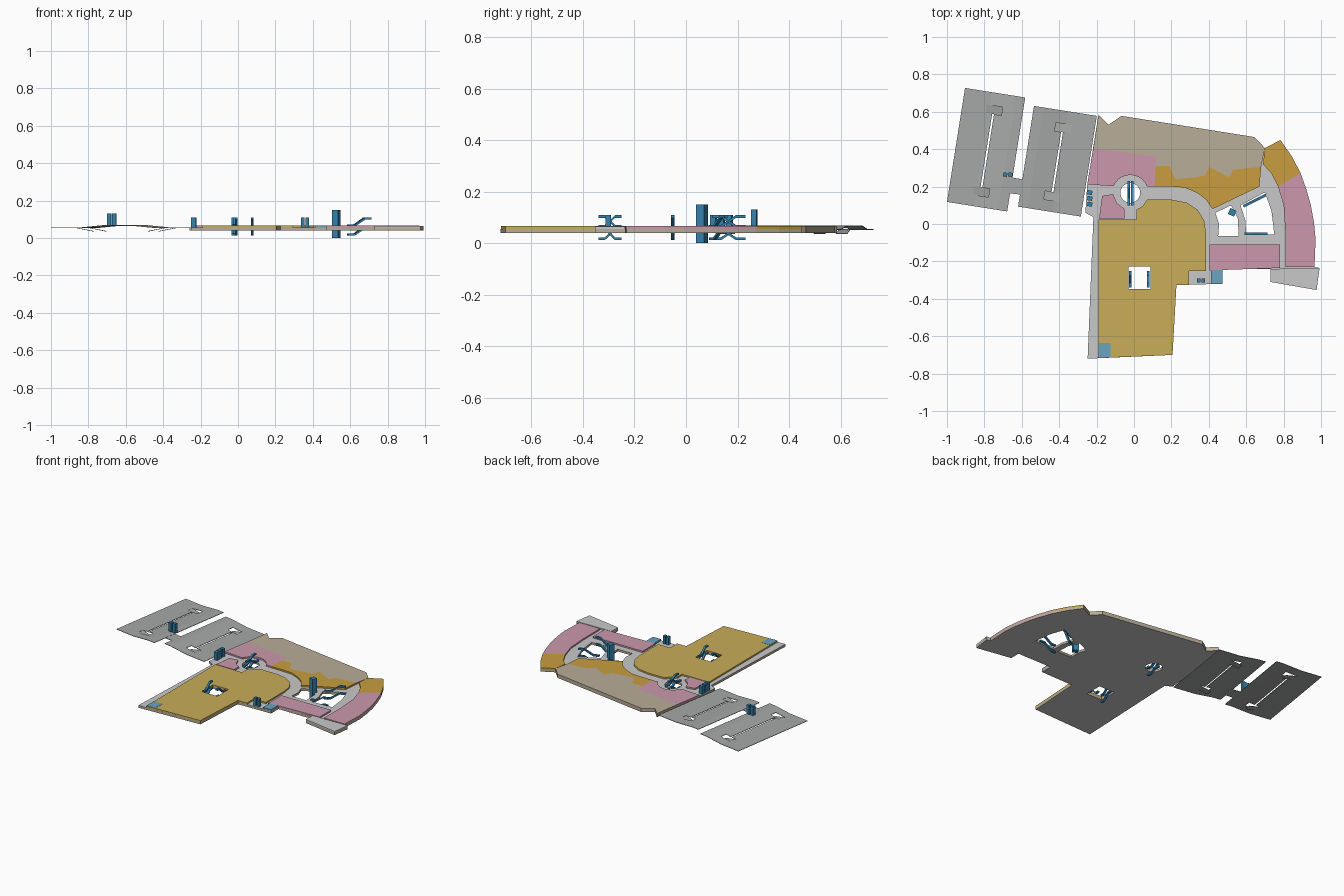
import bpy
import bmesh
from math import cos, sin, radians
from mathutils import Vector, Matrix

cube = bpy.data.objects.get("Cube")
if cube:
    bpy.data.objects.remove(cube, do_unlink=True)


def material(name, red, green, blue):
    def linear(value):
        value /= 255
        return value / 12.92 if value <= 0.04 else ((value + 0.055) / 1.055) ** 2.4
    colour = (linear(red), linear(green), linear(blue), 1)
    mat = bpy.data.materials.new(name)
    mat.use_nodes = True
    mat.diffuse_color = colour
    mat.node_tree.nodes["Principled BSDF"].inputs["Base Color"].default_value = colour
    return mat


light_grey = material("light grey", 201, 201, 201)
mid_grey = material("mid grey", 166, 169, 168)
tan = material("tan", 184, 173, 152)
pink = material("pink", 204, 153, 173)
gold = material("gold", 200, 173, 90)
amber = material("amber", 200, 158, 62)
pale_blue = material("pale blue", 106, 163, 192)
blue = material("strong blue", 52, 130, 172)


def finish(name, bm, face_mat, side_mat=None):
    """Turn a bmesh into an object; upright faces may take a second colour."""
    bmesh.ops.recalc_face_normals(bm, faces=bm.faces[:])
    for face in bm.faces:
        face.material_index = int(side_mat is not None and abs(face.normal.z) < 0.5)
    mesh = bpy.data.meshes.new(name)
    bm.to_mesh(mesh)
    bm.free()
    mesh.materials.append(face_mat)
    if side_mat:
        mesh.materials.append(side_mat)
    obj = bpy.data.objects.new(name, mesh)
    bpy.context.collection.objects.link(obj)
    return obj


def prism_mesh(loops, bottom, top):
    """Solid from an outline followed by any hole loops."""
    bm = bmesh.new()
    for loop in loops:
        verts = [bm.verts.new((x, y, bottom)) for x, y in loop]
        for a, b in zip(verts, verts[1:] + verts[:1]):
            bm.edges.new((a, b))
    bmesh.ops.triangle_fill(bm, edges=bm.edges[:], use_beauty=True, normal=(0, 0, 1))
    extruded = bmesh.ops.extrude_face_region(bm, geom=bm.faces[:], use_keep_orig=True)
    moved = [v for v in extruded["geom"] if isinstance(v, bmesh.types.BMVert)]
    bmesh.ops.translate(bm, verts=moved, vec=(0, 0, top - bottom))
    return bm


def prism(name, loops, bottom, top, face_mat, side_mat=None):
    return finish(name, prism_mesh(loops, bottom, top), face_mat, side_mat)


def rect(x0, y0, x1, y1):
    return [(x0, y0), (x1, y0), (x1, y1), (x0, y1)]


def arc(centre, radius, start, end, steps):
    angles = [radians(start + (end - start) * i / steps) for i in range(steps + 1)]
    return [(centre[0] + radius * cos(a), centre[1] + radius * sin(a)) for a in angles]


# Heights of the floor layers
BASE, FLOOR, ROOM = 0.04, 0.056, 0.066

# Shared edges and openings
north_edge = [(-0.19, 0.585), (-0.137, 0.53), (-0.067, 0.578), (0.644, 0.465), (0.7, 0.406)]
east_tip = [(0.783, 0.449), (0.845, 0.36), (0.89, 0.273)]
east_curve = [(0.92, 0.19), (0.944, 0.107), (0.962, 0.01), (0.971, -0.08), (0.965, -0.23)]
ragged_edge = [(0.68, 0.305), (0.62, 0.3), (0.53, 0.29), (0.51, 0.25), (0.4, 0.305),
               (0.38, 0.26), (0.33, 0.25), (0.22, 0.24), (0.19, 0.31), (0.115, 0.31)]
atrium = (-0.02, 0.166)
atrium_hole = arc(atrium, 0.053, 0, 345, 23)
lift_hole = rect(-0.03, -0.348, 0.088, -0.227)
west_well = [(0.435, 0.06), (0.52, 0.1), (0.555, 0.03), (0.56, -0.065), (0.45, -0.065), (0.455, 0)]
east_well = [(0.57, 0.1), (0.7, 0.17), (0.735, 0.07), (0.75, -0.055), (0.6, -0.06), (0.595, 0.02)]

# Floor slab with walkways
slab = north_edge + east_tip + east_curve + [
    (0.992, -0.235), (0.976, -0.353), (0.73, -0.31), (0.73, -0.24), (0.473, -0.24),
    (0.473, -0.32), (0.227, -0.326), (0.206, -0.7), (-0.248, -0.72), (-0.217, 0.037),
    (-0.26, 0.06), (-0.25, 0.21)]
prism("floor_slab", [slab, atrium_hole, lift_hole, west_well, east_well],
      BASE, FLOOR, light_grey, tan)

# Coloured room zones
prism("north_rooms", [north_edge + ragged_edge + [(0.12, 0.36), (-0.218, 0.405)]],
      FLOOR, ROOM, tan)
prism("amber_rooms", [ragged_edge + [(0.11, 0.2), (0.2, 0.2), (0.27, 0.195), (0.34, 0.165),
                                     (0.385, 0.13), (0.42, 0.08), (0.67, 0.2)]],
      FLOOR, ROOM, amber)
prism("atrium_rooms", [[(-0.218, 0.405), (0.12, 0.36), (0.11, 0.2)]
                       + arc(atrium, 0.096, 22, 158, 10) + [(-0.25, 0.212)]],
      FLOOR, ROOM, pink)
prism("atrium_side_room", [[(-0.17, 0.15), (-0.112, 0.16), (-0.09, 0.11), (-0.05, 0.08),
                            (-0.05, 0.03), (-0.187, 0.03)]], FLOOR, ROOM, pink)
prism("east_corner_rooms", [[(0.7, 0.406)] + east_tip
                            + [(0.77, 0.2), (0.735, 0.27), (0.69, 0.32)]],
      FLOOR, ROOM, amber)
prism("east_rooms", [east_tip[-1:] + east_curve
                     + [(0.81, -0.23), (0.81, -0.05), (0.8, 0.1), (0.77, 0.2)]],
      FLOOR, ROOM, pink)
prism("south_bar_room", [[(0.405, -0.11), (0.78, -0.11), (0.78, -0.235), (0.405, -0.248)]],
      FLOOR, ROOM, pink)
main_hall = [(-0.19, 0.025), (0.013, 0.025), (0.013, 0.076), (0.045, 0.095), (0.07, 0.13),
             (0.2, 0.13), (0.28, 0.115), (0.34, 0.075), (0.375, 0.02), (0.385, -0.05),
             (0.385, -0.25), (0.295, -0.25), (0.295, -0.325), (0.227, -0.325),
             (0.206, -0.7), (-0.19, -0.717)]
prism("main_hall", [main_hall, lift_hole], FLOOR, ROOM, gold)
prism("east_porch", [[(0.73, -0.24), (0.992, -0.236), (0.976, -0.353), (0.73, -0.31)]],
      FLOOR, ROOM - 0.001, light_grey)

# Service pads
prism("east_service_pad", [rect(0.412, -0.32, 0.473, -0.245)], FLOOR, ROOM, pale_blue)
prism("south_service_pad", [rect(-0.19, -0.712, -0.125, -0.635)], ROOM, ROOM + 0.001, pale_blue)


# Parking decks: thin slotted sheets that rise towards each other
def parking_deck(name, corner, width, length, rising):
    low, high, slot, half = 0.13, 0.215, 0.17, 0.005
    near, far = 0.06, length - 0.07
    cap = 0.045
    opening = [(low, near), (high, near), (high, near + cap), (slot + half, near + cap),
               (slot + half, far - cap), (high, far - cap), (high, far), (low, far),
               (low, far - cap), (slot - half, far - cap), (slot - half, near + cap),
               (low, near + cap)]
    place = Matrix.Translation((*corner, 0)) @ Matrix.Rotation(radians(-9), 4, "Z")
    level = 0.052
    bm = prism_mesh([rect(0, 0, width, length), opening], level, level + 0.003)
    bends = (0.45 * width, 0.85 * width) if rising else (0.55 * width, 0.15 * width)
    for u in bends:
        bmesh.ops.bisect_plane(bm, geom=bm.verts[:] + bm.edges[:] + bm.faces[:],
                               plane_co=(u, 0, 0), plane_no=(1, 0, 0))
    for v in bm.verts:
        share = (v.co.x - bends[0]) / (bends[1] - bends[0])
        v.co.z += 0.013 * min(max(share, 0), 1)
    bm.transform(place)
    finish(name, bm, mid_grey)
    # Ramp flaps dropping below the slot ends
    for label, v0 in (("near", near), ("far", far - cap)):
        bm = prism_mesh([rect(low, v0, high, v0 + cap)], level, level + 0.002)
        for v in bm.verts:
            drop = (v.co.x - low) / (high - low)
            v.co.z -= 0.017 * (drop if rising else 1 - drop)
        bm.transform(place)
        finish(f"{name}_{label}_ramp", bm, mid_grey)


parking_deck("west_parking", (-1, 0.118), 0.326, 0.617, True)
parking_deck("east_parking", (-0.62, 0.093), 0.34, 0.545, False)
prism("parking_bridge", [[(-0.67, 0.165), (-0.59, 0.155), (-0.578, 0.235), (-0.66, 0.25)]],
      0.064, 0.067, mid_grey)


# Lifts
def lift(name, x, y, width, depth, bottom, top, turn=0):
    bm = prism_mesh([rect(-width / 2, -depth / 2, width / 2, depth / 2)], bottom, top)
    bm.transform(Matrix.Translation((x, y, 0)) @ Matrix.Rotation(radians(turn), 4, "Z"))
    finish(name, bm, blue)


lift("tall_lift", 0.525, 0.062, 0.036, 0.034, 0, 0.15, -25)
for side in (-1, 1):
    label = "left" if side > 0 else "right"
    lift(f"parking_lift_{label}", -0.675 + side * 0.014, 0.264, 0.022, 0.022, 0.068, 0.13, -9)
    lift(f"south_lift_{label}", 0.358 + side * 0.012, -0.302, 0.017, 0.022, ROOM - 0.01, 0.11)
for i in range(3):
    lift(f"west_lift_{i + 1}", -0.236, 0.106 + i * 0.031, 0.026, 0.023, FLOOR, 0.11, -9)


# Escalators: stepped ribbons with level landings
def escalator(name, start, end, z_low, z_high, width=0.014, thick=0.011):
    start, end = Vector((*start, 0)), Vector((*end, 0))
    across = Vector((0, 0, 1)).cross(end - start).normalized() * width / 2
    steps = [(0, z_low), (0.28, z_low), (0.72, z_high), (1, z_high)]
    outline = steps + [(t, z + thick) for t, z in reversed(steps)]
    bm = bmesh.new()
    sides = []
    for offset in (-across, across):
        sides.append([bm.verts.new(start.lerp(end, t) + offset + Vector((0, 0, z)))
                      for t, z in outline])
    count = len(outline)
    for i in range(count):
        j = (i + 1) % count
        bm.faces.new((sides[0][i], sides[0][j], sides[1][j], sides[1][i]))
    for side in sides:
        for i in range(3):
            bm.faces.new((side[i], side[i + 1], side[count - 2 - i], side[count - 1 - i]))
    finish(name, bm, blue)


runs = {
    "hall_west": ((-0.021, -0.34), (-0.021, -0.25)),
    "hall_east": ((0.077, -0.25), (0.077, -0.34)),
    "atrium_west": ((-0.029, 0.1), (-0.029, 0.23)),
    "atrium_east": ((-0.009, 0.23), (-0.009, 0.1)),
    "well_north": ((0.585, 0.095), (0.705, 0.155)),
    "well_south": ((0.59, -0.052), (0.715, -0.052)),
}
for run, (start, end) in runs.items():
    escalator(f"{run}_lower_escalator", start, end, 0.012, 0.05)
    escalator(f"{run}_upper_escalator", start, end, 0.06, 0.098)
